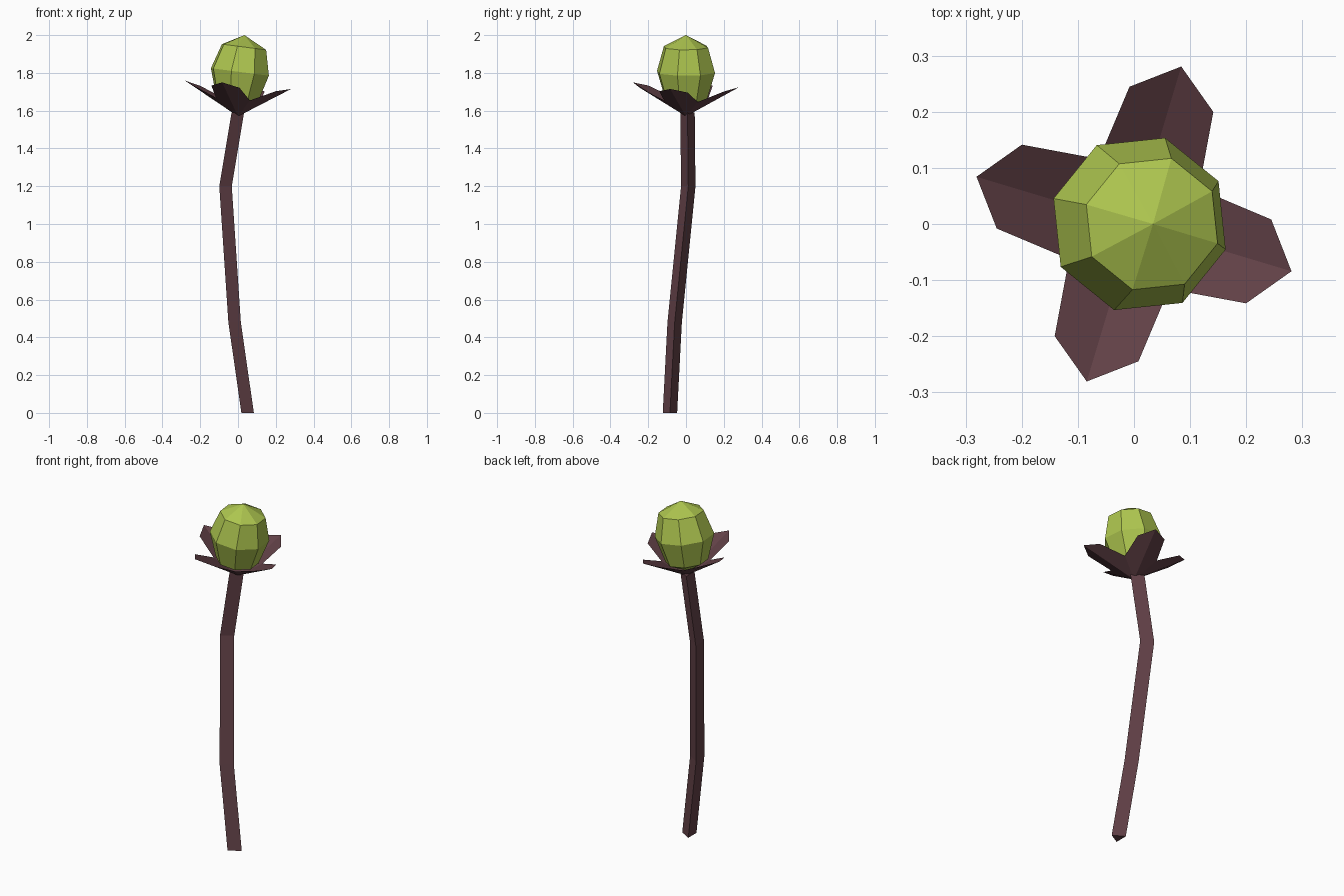
import bpy
from math import cos, sin, radians
from mathutils import Vector, Matrix

cube = bpy.data.objects.get("Cube")
if cube:
    bpy.data.objects.remove(cube)


def material(name, color):
    m = bpy.data.materials.new(name)
    m.diffuse_color = color
    m.use_nodes = True
    bsdf = next(n for n in m.node_tree.nodes if n.type == 'BSDF_PRINCIPLED')
    bsdf.inputs["Base Color"].default_value = color
    bsdf.inputs["Roughness"].default_value = 0.9
    return m


bark = material("dark plum", (0.12, 0.052, 0.062, 1))
green = material("bud green", (0.42, 0.56, 0.078, 1))


def build(name, verts, faces, mat):
    mesh = bpy.data.meshes.new(name)
    mesh.from_pydata(verts, [], faces)
    mesh.materials.append(mat)
    mesh.update()
    obj = bpy.data.objects.new(name, mesh)
    bpy.context.collection.objects.link(obj)
    return obj


def ring(center, radius, sides, turn=0.0, slope=0.0):
    """Regular polygon around center, sheared along x by slope."""
    pts = []
    for i in range(sides):
        a = radians(turn + 360 * i / sides)
        x, y = radius * cos(a), radius * sin(a)
        pts.append(Vector(center) + Vector((x, y, slope * x)))
    return pts


def bridge(rings, sides):
    """Quads joining consecutive rings of vertices."""
    return [(r * sides + i, r * sides + (i + 1) % sides,
             (r + 1) * sides + (i + 1) % sides, (r + 1) * sides + i)
            for r in range(rings - 1) for i in range(sides)]


# Stem: a three-sided tube bending through four points
path = [(0.04, -0.085, 0), (-0.029, -0.06, 0.48),
        (-0.077, 0.012, 1.2), (-0.012, 0.008, 1.59)]
verts = [v for p in path for v in ring(p, 0.044, 3)]
build("stem", verts, bridge(len(path), 3) + [(2, 1, 0), (9, 10, 11)], bark)

# Calyx: four folded sepals joined into a shallow cup, leaning slightly
profile = [(0.093, -0.093, 1.657), (0.232, -0.078, 1.717), (0.293, 0, 1.737),
           (0.232, 0.078, 1.717), (0.093, 0.093, 1.657)]
verts, faces = [Vector((0, 0, 1.57))], []
for k in range(4):
    turn = Matrix.Rotation(radians(73.3 + 90 * k), 3, 'Z')
    b = len(verts)
    for p in profile:
        v = turn @ Vector(p)
        v.z -= 0.085 * v.x + 0.02 * v.y
        verts.append(v)
    faces += [(0, b, b + 1, b + 2), (0, b + 2, b + 3, b + 4)]
build("calyx", verts, faces, bark)

# Bud: three eight-sided rings closed by a point at each end
SIDES = 8
levels = [((-0.005, 0, 1.66), 0.115), ((0.01, 0, 1.805), 0.16),
          ((0.032, 0, 1.937), 0.122)]
verts = [v for c, r in levels for v in ring(c, r, SIDES, -16.5, -0.13)]
base, tip = len(verts), len(verts) + 1
verts += [Vector((-0.01, 0, 1.6)), Vector((0.034, 0, 2.0))]
faces = bridge(len(levels), SIDES)
top = (len(levels) - 1) * SIDES
for i in range(SIDES):
    j = (i + 1) % SIDES
    faces += [(j, i, base), (top + i, top + j, tip)]
build("bud", verts, faces, green)
